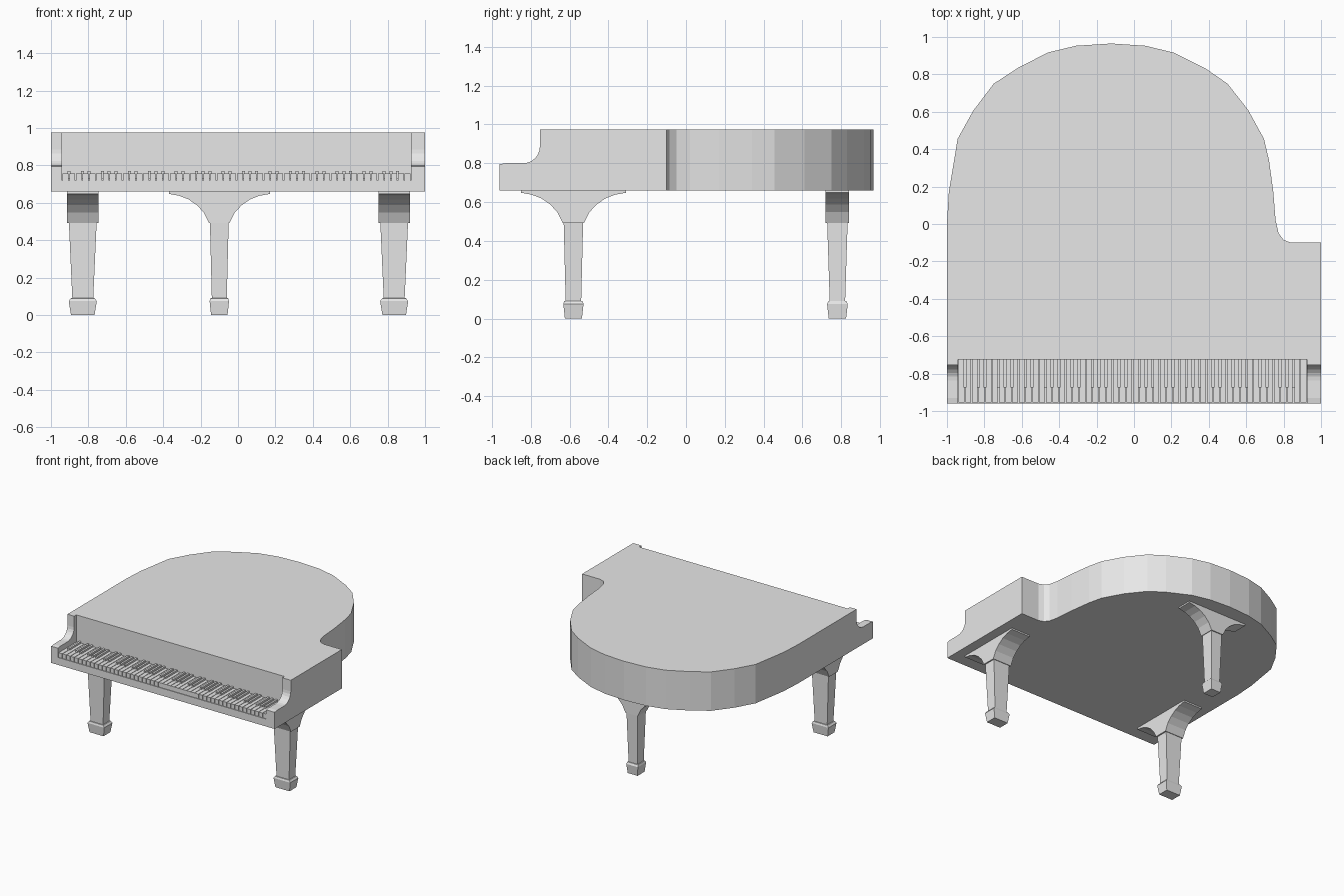
import bpy, bmesh, math
from mathutils import Vector

if "Cube" in bpy.data.objects:
    bpy.data.objects.remove(bpy.data.objects["Cube"])

grey = bpy.data.materials.new("plain grey")
grey.diffuse_color = (0.8, 0.8, 0.8, 1)
grey.use_nodes = True
grey.node_tree.nodes["Principled BSDF"].inputs["Base Color"].default_value = grey.diffuse_color


def finish(bm, name):
    bmesh.ops.recalc_face_normals(bm, faces=bm.faces)
    mesh = bpy.data.meshes.new(name)
    bm.to_mesh(mesh)
    bm.free()
    mesh.materials.append(grey)
    ob = bpy.data.objects.new(name, mesh)
    bpy.context.collection.objects.link(ob)
    return ob


def prism(name, points, sweep):
    """Extrude a closed outline along a vector."""
    bm = bmesh.new()
    face = bm.faces.new([bm.verts.new(p) for p in points])
    ext = bmesh.ops.extrude_face_region(bm, geom=[face])
    verts = [g for g in ext["geom"] if isinstance(g, bmesh.types.BMVert)]
    bmesh.ops.translate(bm, verts=verts, vec=Vector(sweep))
    # the starting face is kept as one end cap
    return finish(bm, name)


def add_box(bm, lo, hi):
    made = bmesh.ops.create_cube(bm, size=1)["verts"]
    for v in made:
        v.co = [lo[k] if v.co[k] < 0 else hi[k] for k in range(3)]


def cut(target, cutter):
    cutter.hide_render = True
    mod = target.modifiers.new("cut", "BOOLEAN")
    mod.operation, mod.solver, mod.object = "DIFFERENCE", "EXACT", cutter
    bpy.context.view_layer.objects.active = target
    bpy.ops.object.modifier_apply(modifier=mod.name)
    bpy.data.objects.remove(cutter)


BOTTOM, BED, KEY_TOP, TOP = 0.66, 0.72, 0.757, 0.975
LEFT, RIGHT, FRONT, WELL = -0.94, 0.925, -0.96, -0.725

# Case: straight keyboard end, curved tail and bent right side
outline = [(-1, FRONT), (1, FRONT), (1, -0.1), (0.84, -0.1), (0.80, -0.085),
           (0.773, -0.05), (0.757, 0.02), (0.745, 0.17), (0.722, 0.34),
           (0.695, 0.455), (0.61, 0.61), (0.5, 0.75), (0.385, 0.83),
           (0.21, 0.917), (0.06, 0.953), (-0.12, 0.965), (-0.31, 0.953),
           (-0.46, 0.917), (-0.62, 0.835), (-0.75, 0.75), (-0.86, 0.605),
           (-0.943, 0.455), (-0.99, 0.17), (-1, 0)]
case = prism("case", [(x, y, BOTTOM) for x, y in outline], (0, 0, TOP - BOTTOM))

# Scooped cheeks at both ends of the keyboard
r = 0.085
scoop = [(-1.1, 1.1), (-0.753, 1.1)]
scoop += [(-0.753 - r + r * math.cos(a), 0.80 + r - r * math.sin(a))
          for a in [i * math.pi / 12 for i in range(7)]]
scoop += [(-0.93, 0.80), (FRONT, 0.795), (-1.1, 0.795)]
cut(case, prism("cheek_cutter", [(-1.2, y, z) for y, z in scoop], (2.4, 0, 0)))

# Recess for the keyboard
bm = bmesh.new()
add_box(bm, (LEFT, -1.2, BED), (RIGHT, WELL, 1.2))
cut(case, finish(bm, "keyboard_cutter"))

# Keyboard: 52 long keys and 36 raised short keys
step = (RIGHT - LEFT) / 52
gap = 0.002
naturals, sharps = bmesh.new(), bmesh.new()
for i in range(52):
    x = LEFT + i * step
    add_box(naturals, (x + gap, -0.955, BED), (x + step - gap, WELL, KEY_TOP))
    if i < 51 and i % 7 in (0, 2, 3, 5, 6):
        add_box(sharps, (x + step - 0.008, -0.875, BED + 0.01),
                (x + step + 0.008, WELL, 0.771))
finish(naturals, "long_keys")
finish(sharps, "short_keys")

# Bracket half profile (distance from leg centre, height)
ARCH = [(0.27, BOTTOM), (0.27, 0.648), (0.215, 0.638), (0.165, 0.619),
        (0.12, 0.588), (0.083, 0.548), (0.055, 0.492)]
# Leg rings: height, half size along the bracket, half size across it
RINGS = [(0, 0.044, 0.063), (0.075, 0.052, 0.075), (0.09, 0.047, 0.064),
         (0.0905, 0.040, 0.056), (0.492, 0.050, 0.074)]


def leg(name, cx, cy, along_x, across):
    def place(u, v, z):
        return (cx + u, cy + v, z) if along_x else (cx + v, cy + u, z)
    # Curved bracket under the case
    w = 0.085 * across
    profile = ARCH + [(-u, z) for u, z in reversed(ARCH)]
    sweep = (0, 2 * w, 0) if along_x else (2 * w, 0, 0)
    prism(name + "_bracket", [place(u, -w, z) for u, z in profile], sweep)
    # Tapered post with a flared foot
    bm = bmesh.new()
    loops = [[bm.verts.new(place(su * a, sv * b * across, z))
              for su, sv in ((-1, -1), (1, -1), (1, 1), (-1, 1))]
             for z, a, b in RINGS]
    for low, high in zip(loops, loops[1:]):
        for k in range(4):
            n = (k + 1) % 4
            bm.faces.new((low[k], low[n], high[n], high[k]))
    bm.faces.new(loops[0])
    bm.faces.new(loops[-1])
    finish(bm, name + "_post")


leg("front_left_leg", -0.83, -0.58, False, 1)
leg("front_right_leg", 0.835, -0.58, False, 1)
leg("rear_leg", -0.10, 0.78, True, 0.71)
